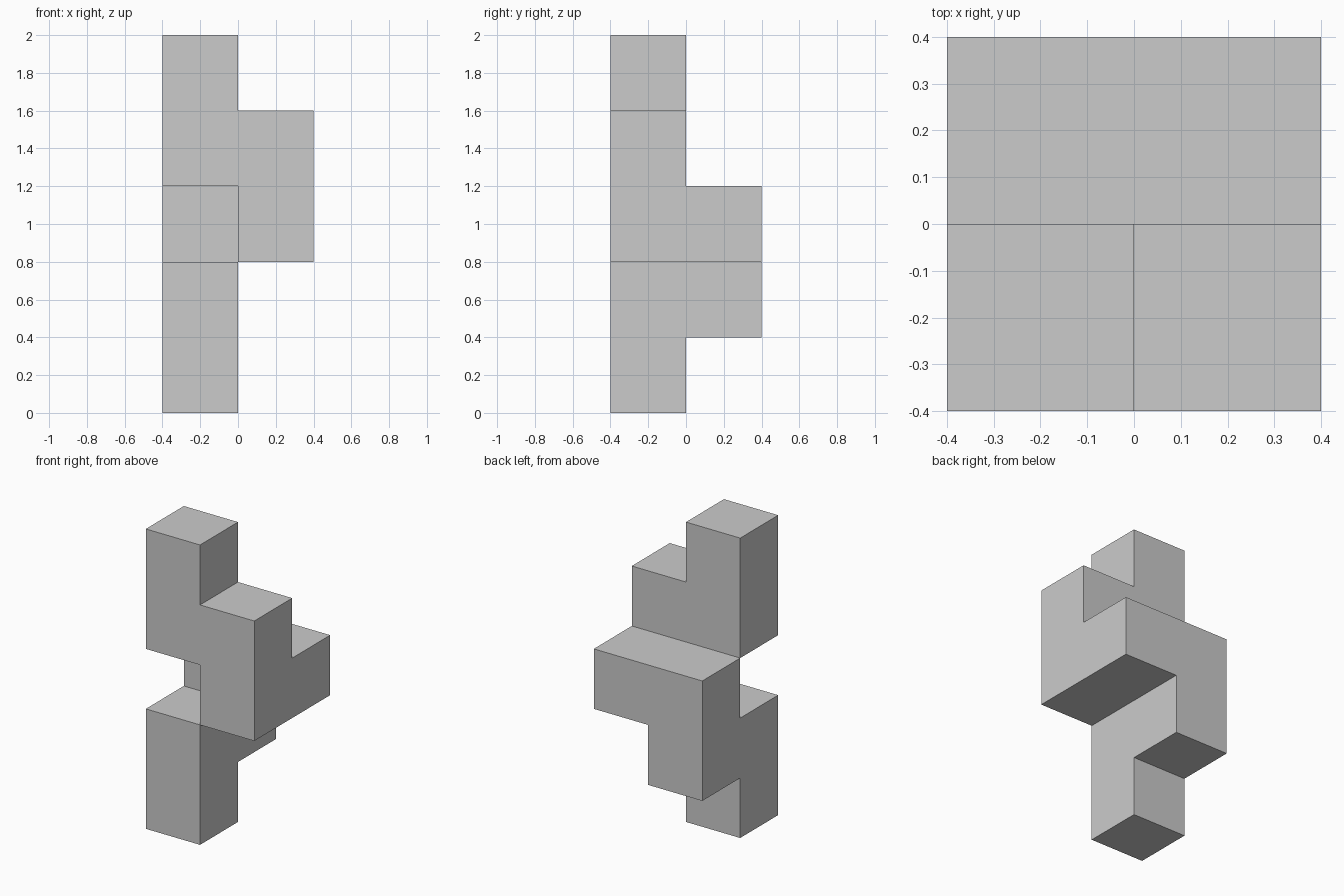
import bpy
import bmesh
from mathutils import Vector

cube = bpy.data.objects.get("Cube")
if cube:
    bpy.data.objects.remove(cube, do_unlink=True)

SIZE = 0.4

# Grey material
grey = bpy.data.materials.new("plain_grey")
grey.use_nodes = True
colour = (0.6, 0.6, 0.6, 1)
grey.diffuse_color = colour
grey.node_tree.nodes["Principled BSDF"].inputs["Base Color"].default_value = colour

# Levels filled in each column of the block grid: (x, y) -> z
columns = {
    (0, 0): (0, 1, 3, 4),
    (1, 0): (2, 3),
    (0, 1): (1, 2),
    (1, 1): (2,),
}
cells = {(x, y, z) for (x, y), levels in columns.items() for z in levels}


def add_side(bm, cell, axis, sign):
    """Add one outer square of a cell, facing along the axis."""
    normal, u, v = Vector(), Vector(), Vector()
    normal[axis] = sign
    u[(axis + 1) % 3] = 1
    v[(axis + 2) % 3] = sign
    centre = Vector(cell) + Vector((-0.5, -0.5, 0.5)) + normal / 2
    corners = [centre + (a * u + b * v) / 2
               for a, b in ((-1, -1), (1, -1), (1, 1), (-1, 1))]
    bm.faces.new([bm.verts.new(c * SIZE) for c in corners])


# Puzzle piece: only the outer skin of the joined cells
bm = bmesh.new()
for cell in sorted(cells):
    for axis in range(3):
        for sign in (-1, 1):
            neighbour = list(cell)
            neighbour[axis] += sign
            if tuple(neighbour) not in cells:
                add_side(bm, cell, axis, sign)
bmesh.ops.remove_doubles(bm, verts=bm.verts[:], dist=0.001)
bmesh.ops.dissolve_limit(bm, angle_limit=0.01, verts=bm.verts[:], edges=bm.edges[:])

mesh = bpy.data.meshes.new("puzzle_piece")
bm.to_mesh(mesh)
bm.free()
mesh.materials.append(grey)
piece = bpy.data.objects.new("puzzle_piece", mesh)
bpy.context.collection.objects.link(piece)
